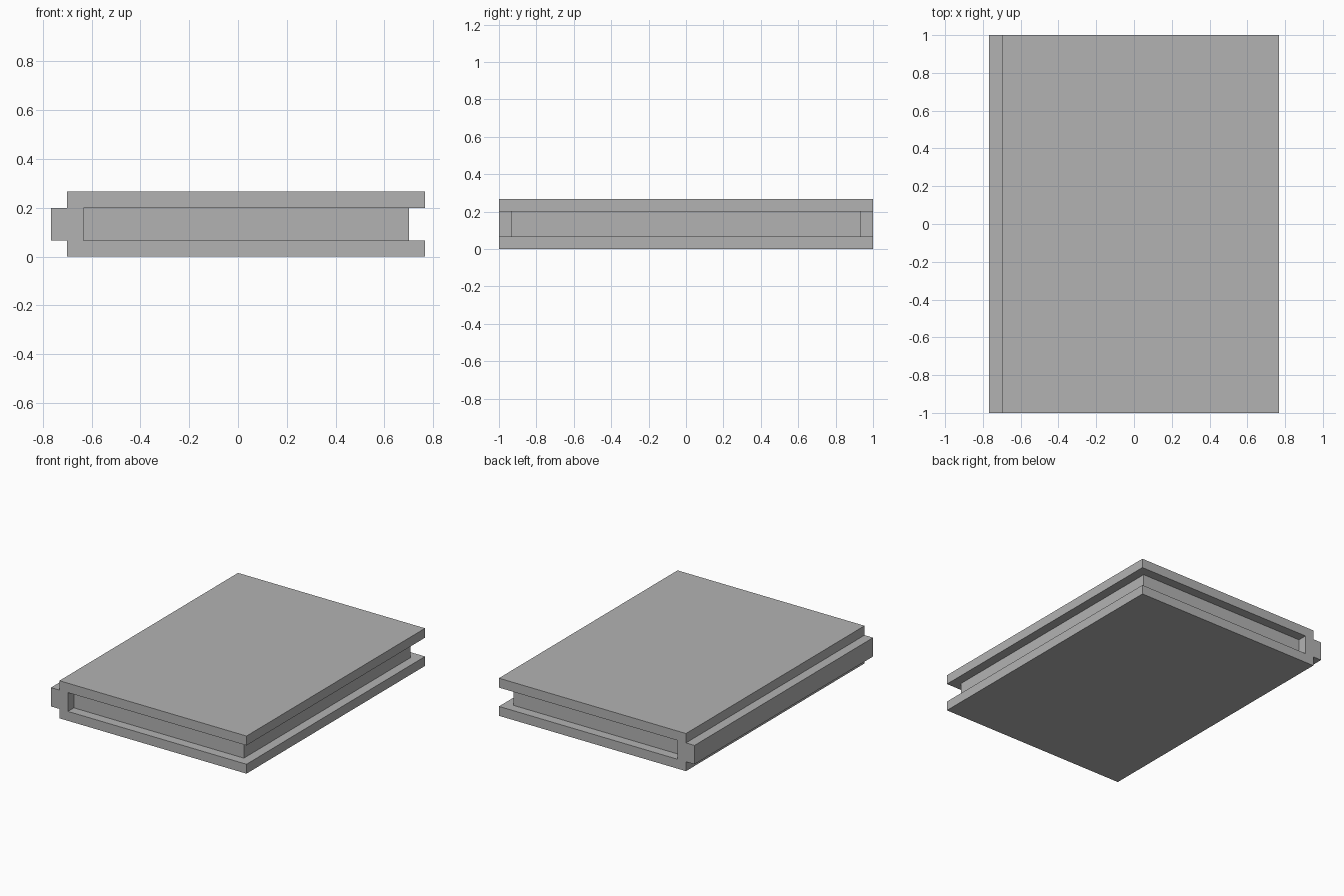
import bpy
import bmesh

cube = bpy.data.objects.get("Cube")
if cube:
    bpy.data.objects.remove(cube, do_unlink=True)

# The whole panel is laid out in multiples of the skin thickness
T = 1 / 15
LEFT, RIGHT = -11.5 * T, 11.5 * T
HALF_LENGTH = 15 * T

grey = bpy.data.materials.new("panel grey")
grey.use_nodes = True
colour = (0.45, 0.45, 0.45, 1)
grey.diffuse_color = colour
grey.node_tree.nodes["Principled BSDF"].inputs["Base Color"].default_value = colour


def extrude_profile(name, profile, half_length):
    """Extrude a closed (x, z) outline along y, centred on y = 0."""
    bm = bmesh.new()
    face = bm.faces.new([bm.verts.new((x, -half_length, z)) for x, z in profile])
    result = bmesh.ops.extrude_face_region(bm, geom=[face])
    moved = [v for v in result["geom"] if isinstance(v, bmesh.types.BMVert)]
    bmesh.ops.translate(bm, verts=moved, vec=(0, 2 * half_length, 0))
    bmesh.ops.recalc_face_normals(bm, faces=bm.faces)
    mesh = bpy.data.meshes.new(name)
    bm.to_mesh(mesh)
    bm.free()
    mesh.materials.append(grey)
    obj = bpy.data.objects.new(name, mesh)
    bpy.context.collection.objects.link(obj)
    return obj


# Two skins joined by the protruding tongue, as one C-shaped section
skin, tongue_inner = LEFT + T, LEFT + 2 * T
lower = [(LEFT, T), (skin, T), (skin, 0), (RIGHT, 0), (RIGHT, T), (tongue_inner, T)]
upper = [(x, 4 * T - z) for x, z in reversed(lower)]
extrude_profile("skins_and_tongue", lower + upper, HALF_LENGTH)

# Core, set back from the other three edges to leave a groove
core_right = RIGHT - T
extrude_profile("core",
                [(tongue_inner, T), (core_right, T),
                 (core_right, 3 * T), (tongue_inner, 3 * T)],
                HALF_LENGTH - T)
